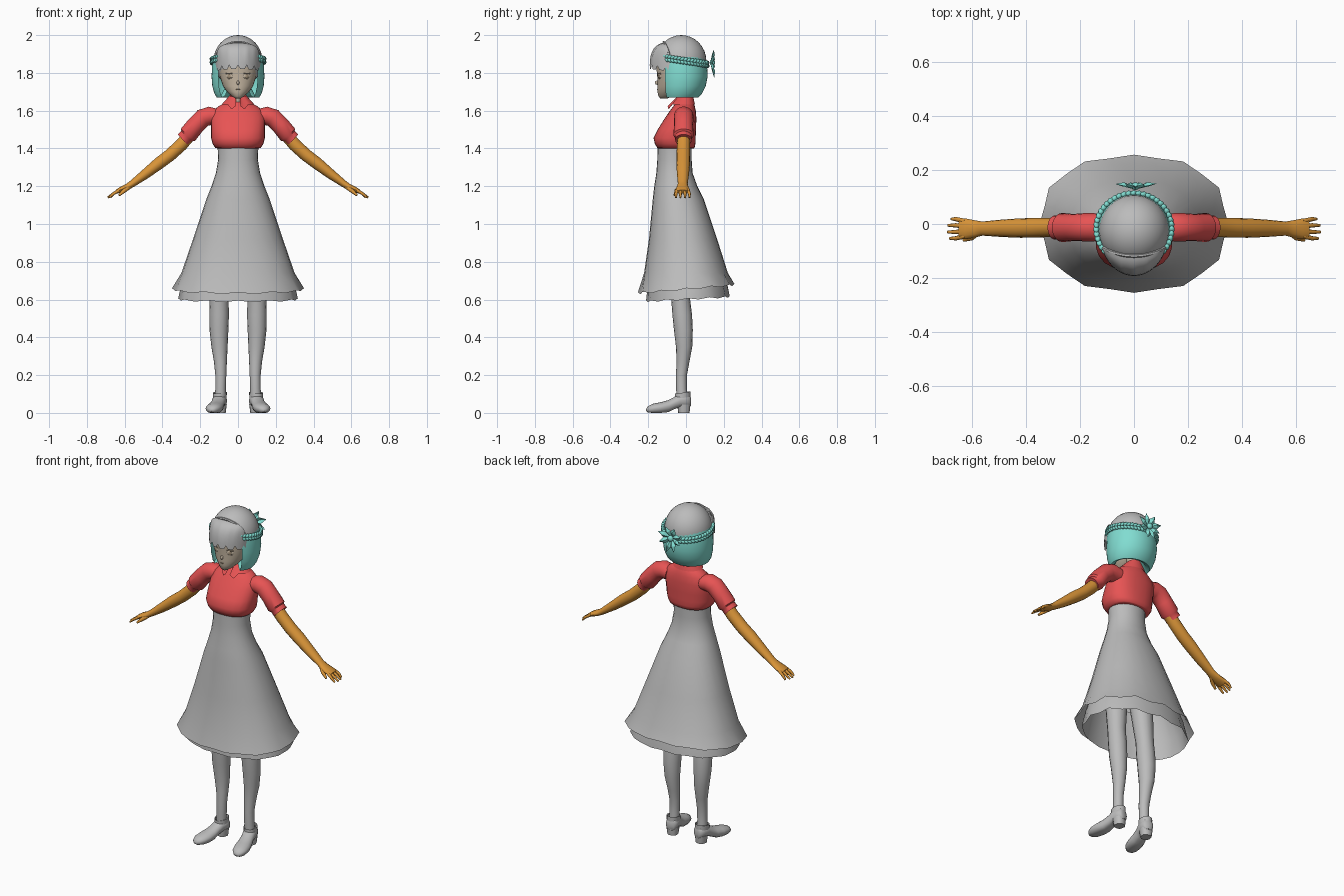
import bpy, bmesh
from math import sin, cos, pi, radians, sqrt
from mathutils import Vector, Matrix

cube = bpy.data.objects.get("Cube")
if cube:
    bpy.data.objects.remove(cube, do_unlink=True)


def material(name, rgb):
    m = bpy.data.materials.new(name)
    m.use_nodes = True
    m.diffuse_color = (*rgb, 1)
    m.node_tree.nodes["Principled BSDF"].inputs["Base Color"].default_value = (*rgb, 1)
    return m


GREY = material("light grey", (0.5, 0.5, 0.5))
TEAL = material("teal", (0.22, 0.72, 0.64))
RED = material("red", (0.82, 0.09, 0.09))
ORANGE = material("orange", (0.70, 0.30, 0.04))
SKIN = material("pale skin", (0.56, 0.47, 0.36))
BROWN = material("eye brown", (0.36, 0.28, 0.19))


def finish(name, bm, mat, angle=50):
    bmesh.ops.recalc_face_normals(bm, faces=bm.faces)
    mesh = bpy.data.meshes.new(name)
    bm.to_mesh(mesh)
    bm.free()
    mesh.materials.append(mat)
    ob = bpy.data.objects.new(name, mesh)
    bpy.context.collection.objects.link(ob)
    bpy.ops.object.select_all(action="DESELECT")
    ob.select_set(True)
    bpy.context.view_layer.objects.active = ob
    bpy.ops.object.shade_smooth_by_angle(angle=radians(angle))
    return ob


def skin(name, rings, mat, closed=True, caps=True, angle=50):
    """Bridge a list of equal point rings into one surface."""
    bm = bmesh.new()
    loops = [[bm.verts.new(p) for p in r] for r in rings]
    n = len(loops[0])
    for a, b in zip(loops, loops[1:]):
        for i in range(n if closed else n - 1):
            j = (i + 1) % n
            bm.faces.new((a[i], a[j], b[j], b[i]))
    if closed and caps:
        bm.faces.new(loops[0])
        bm.faces.new(loops[-1])
    return finish(name, bm, mat, angle)


def level(z, rx, front, back, n=24, x=0, start=0, end=360, power=2, wave=0, tilt=0):
    """Horizontal ring; angle zero is the front (-y)."""
    closed = end - start == 360
    cy, ry, pts = (front + back) / 2, (back - front) / 2, []
    for i in range(n):
        a = radians(start + (end - start) * i / (n if closed else n - 1))
        s, c = sin(a), cos(a)
        k = (abs(s) ** power + abs(c) ** power) ** (-1 / power)
        k *= 1 + wave * (-1) ** i
        pts.append(Vector((x + rx * k * s, cy - ry * k * c, z - tilt * c + wave * 0.3 * (-1) ** i)))
    return pts


def tube(name, path, mat, n=14, caps=True):
    """Path rows are x, y, z, width along y, thickness; rings follow the path."""
    rings = []
    for i, (x, y, z, w, t) in enumerate(path):
        a, b = path[max(i - 1, 0)], path[min(i + 1, len(path) - 1)]
        d = Vector((b[0] - a[0], b[1] - a[1], b[2] - a[2])).normalized()
        side = (Vector((0, 1, 0)) - d * d.y).normalized()
        up = d.cross(side)
        rings.append([Vector((x, y, z)) + side * w * cos(q * 2 * pi / n) + up * t * sin(q * 2 * pi / n)
                      for q in range(n)])
    return skin(name, rings, mat, caps=caps)


def blob(name, parts, mat, seg=16):
    """Several stretched spheres in one object: (centre, radii, rotation matrix)."""
    bm = bmesh.new()
    for c, r, rot in parts:
        m = Matrix.Translation(c) @ rot.to_4x4() @ Matrix.Diagonal((*r, 1))
        bmesh.ops.create_uvsphere(bm, u_segments=seg, v_segments=max(seg // 2, 5), radius=1, matrix=m)
    return finish(name, bm, mat, 60)


def turn(angle, axis="Z"):
    return Matrix.Rotation(radians(angle), 3, axis)


# Skirt with flared, rippled hem and a shorter-radius underlayer
skirt = [(1.41, .108, -.15, .03), (1.34, .105, -.152, .03), (1.27, .117, -.157, .035),
         (1.2, .14, -.168, .06), (1.13, .168, -.176, .095), (.92, .238, -.196, .165), (.74, .3, -.222, .222)]
rings = [level(*r, power=2 + .05 * i) for i, r in enumerate(skirt)]
rings.append(level(.655, .343, -.25, .252, power=2.35, wave=.018, tilt=.022))
skin("skirt", rings, GREY, caps=False)
skin("underskirt", [level(.86, .24, -.185, .17),
                    level(.7, .295, -.2, .215, power=2.2),
                    level(.602, .312, -.208, .228, power=2.3, wave=.015, tilt=.012)], GREY, caps=False)

# Bodice
top = [(1.4, .108, -.145, .04), (1.403, .12, -.152, .045), (1.425, .135, -.165, .05), (1.455, .142, -.172, .051),
       (1.5, .142, -.15, .053), (1.56, .143, -.112, .055), (1.6, .135, -.085, .052),
       (1.625, .1, -.066, .046), (1.645, .058, -.05, .038)]
skin("bodice", [level(*r, power=2.5 if r[0] < 1.6 else 2) for r in top], RED)

# Collar, open at the front with two points
outer = level(1.632, .088, -.09, .048, start=8, end=352)
for i in (0, 1, -2, -1):
    outer[i].z -= .025 if i in (1, -2) else .008
    outer[i].y -= .008
skin("collar", [level(1.64, .04, -.04, .03, start=12, end=348),
                level(1.68, .044, -.05, .036, start=14, end=346, tilt=.008), outer], RED, closed=False, angle=35)
skin("neck", [level(1.62, .034, -.04, .028, 14), level(1.66, .031, -.045, .018, 14),
              level(1.74, .032, -.05, .015, 14)], SKIN)

# Face, nose, eyes
face = [(1.664, .012, -.135, -.1), (1.676, .032, -.146, -.07), (1.7, .058, -.151, -.03), (1.73, .08, -.152, -.005),
        (1.77, .093, -.151, .01), (1.81, .1, -.155, .01), (1.86, .1, -.155, .01)]
skin("face", [level(*r) for r in face], SKIN, angle=70)
blob("nose", [(Vector((0, -.15, 1.748)), (.008, .015, .012), turn(0))], SKIN, 10)
blob("mouth", [(Vector((0, -.15, 1.712)), (.014, .004, .003), turn(0))], BROWN, 10)
for side, s in (("left", 1), ("right", -1)):
    blob(side + "_eye", [(Vector((s * .047, -.141, 1.783)), (.02, .004, .015), turn(s * 24))], SKIN)
    blob(side + "_iris", [(Vector((s * .047, -.144, 1.782)), (.009, .003, .012), turn(s * 24))], BROWN)
    blob(side + "_eyelash", [(Vector((s * .048, -.142, 1.797)), (.021, .004, .003), turn(s * 24))], BROWN)

# Crown of the head and swept fringe
blob("crown", [(Vector((0, -.025, 1.862)), (.13, .133, .138), turn(0))], GREY, 32)
columns = []
count = 28
for i in range(count + 1):
    u = 2 * i / count - 1
    a = radians(78 * u)
    arch = Vector((.112 * sin(u * pi / 2), -.115 + .03 * u * u, 1.868 + .092 * sqrt(1 - u * u)))
    low = Vector((.122 * sin(a), -.05 - .142 * cos(a), 1.82 - .012 * u * u + (.022 if i % 4 == 2 else 0)))
    bulge = Vector((low.x * 1.02, low.y, arch.z - .01))
    columns.append([arch * (1 - t) ** 2 + bulge * 2 * t * (1 - t) + low * t * t for t in [k / 8 for k in range(9)]])
skin("fringe", columns, GREY, closed=False)
band = [Vector((.116 * sin(q), -.118 + .03 * sin(q) ** 2, 1.868 + .096 * cos(q)))
        for q in [pi / 2 * k / 12 for k in range(-12, 13)]]
skin("headband", [[p + Vector((0, .007 * cos(k), 0)) + (p - Vector((0, p.y, 1.868))).normalized() * .007 * sin(k)
                   for k in [j * pi / 3 for j in range(6)]] for p in band], GREY)

# Bobbed hair around the sides and back
bob = [(1.885, .128, -.155, .104), (1.84, .137, -.155, .112), (1.78, .14, -.155, .115), (1.73, .136, -.152, .105),
       (1.69, .125, -.145, .085), (1.67, .112, -.135, .066), (1.68, .09, -.115, .045), (1.72, .07, -.1, .02)]
skin("bobbed_hair", [level(*r, n=32, start=48, end=312) for r in bob], TEAL, closed=False)

# Braid: paired slanted strands around the head
strands = []
for i in range(37):
    deg = -136 + 272 * i / 36
    a = radians(deg)
    c = Vector((.14 * sin(a), -.018 + .132 * cos(a), 1.865 - .02 * cos(a)))
    for v in (1, -1):
        strands.append((c + Vector((0, 0, v * .009)), (.015, .011, .009), turn(-deg) @ turn(v * 35, "Y")))
blob("braid", strands, TEAL, 8)

# Bow at the back: pointed folded leaves and a knot
bm = bmesh.new()
centre = Vector((.005, .128, 1.855))
for deg, length in ((20, .085), (65, .075), (115, .075), (160, .08), (200, .07), (250, .08), (285, .085), (335, .08)):
    d = Vector((cos(radians(deg)), .25, sin(radians(deg))))
    w = Vector((-sin(radians(deg)), 0, cos(radians(deg)))) * .019
    mid = centre + d * length * .55
    root, tip = bm.verts.new(centre), bm.verts.new(centre + d * length)
    ridge = bm.verts.new(mid + Vector((0, .015, 0)))
    for s in (1, -1):
        edge = bm.verts.new(mid + w * s)
        bm.faces.new((root, edge, ridge))
        bm.faces.new((ridge, edge, tip))
finish("bow", bm, TEAL, 20)
blob("bow_knot", [(centre + Vector((0, .012, 0)), (.018, .014, .018), turn(0))], TEAL, 12)

# Limbs, built for each side
sleeve = [(.11, -.012, 1.568, .05, .042), (.15, -.012, 1.572, .052, .05), (.185, -.012, 1.562, .052, .05),
          (.225, -.013, 1.522, .05, .049), (.265, -.013, 1.472, .054, .05), (.272, -.013, 1.464, .044, .04),
          (.292, -.013, 1.445, .045, .041), (.288, -.013, 1.449, .032, .03)]
arm = [(.24, -.013, 1.49, .034, .034), (.3, -.013, 1.42, .035, .035), (.36, -.014, 1.365, .036, .034),
       (.42, -.015, 1.32, .036, .033), (.49, -.016, 1.265, .032, .027), (.56, -.017, 1.213, .026, .019),
       (.585, -.018, 1.197, .031, .017), (.62, -.018, 1.182, .038, .015), (.645, -.018, 1.17, .036, .011)]
leg = [(.9, .085, -.05, .068), (.6, .1, -.028, .05), (.52, .1, -.02, .052), (.44, .101, -.014, .05),
       (.35, .098, -.01, .043), (.27, .093, -.016, .034), (.2, .091, -.024, .029), (.13, .092, -.024, .028),
       (.06, .094, -.02, .03)]
# Shoe rows: y, half width, underside, top
shoe = [(.024, .018, .035, .085), (.016, .031, .03, .1), (-.01, .037, .03, .104), (-.04, .037, .03, .1),
        (-.065, .036, .02, .083), (-.1, .041, .004, .066), (-.14, .045, 0, .056), (-.18, .04, 0, .048),
        (-.205, .025, .003, .036), (-.215, .008, .01, .022)]
for side, s in (("left", 1), ("right", -1)):
    def flip(rows):
        return [(s * r[0], *r[1:]) for r in rows]

    tube(side + "_sleeve", flip(sleeve), RED, 18)
    tube(side + "_arm", flip(arm), ORANGE)
    for name, y, reach in (("index", -.045, .682), ("middle", -.027, .69), ("ring", -.008, .688), ("little", .01, .675)):
        spread = (y + .018) * 1.3 - .018
        tube(side + "_" + name + "_finger", flip([(.625, y, 1.181, .009, .009), (.66, spread, 1.16, .008, .008),
                                                   (reach, spread, 1.14, .005, .005)]), ORANGE, 8)
    tube(side + "_thumb", flip([(.575, -.028, 1.197, .013, .012), (.6, -.05, 1.178, .011, .011),
                                (.63, -.06, 1.152, .006, .006)]), ORANGE, 8)
    skin(side + "_leg", [level(z, r, y - r, y + r, 16, s * x) for z, x, y, r in leg], GREY)

    ankle = Vector((s * .096, -.018, 0))
    splay = turn(s * 13)

    def place(p):
        return ankle + splay @ (Vector(p) - Vector((0, -.018, 0)))

    rings = []
    for y, w, lo, hi in shoe:
        rings.append([place((w * cos(q), y, max(lo, (lo + hi) / 2 + (hi - lo) * .6 * sin(q)) if sin(q) < 0
                             else (lo + hi) / 2 + (hi - lo) / 2 * sin(q)))
                      for q in [k * pi / 8 for k in range(16)]])
    skin(side + "_shoe", rings, GREY)
    skin(side + "_shoe_heel", [[place(p) for p in level(z, w, f, b, 12, power=3)] for z, w, f, b in
                               ((0, .028, -.04, .018), (.045, .034, -.045, .022))], GREY)
    skin(side + "_shoe_rim", [[place(p) for p in level(z, w, -.06, .024, 16, tilt=.006)] for z, w in
                              ((.08, .036), (.108, .037), (.106, .029))], GREY, caps=False)
